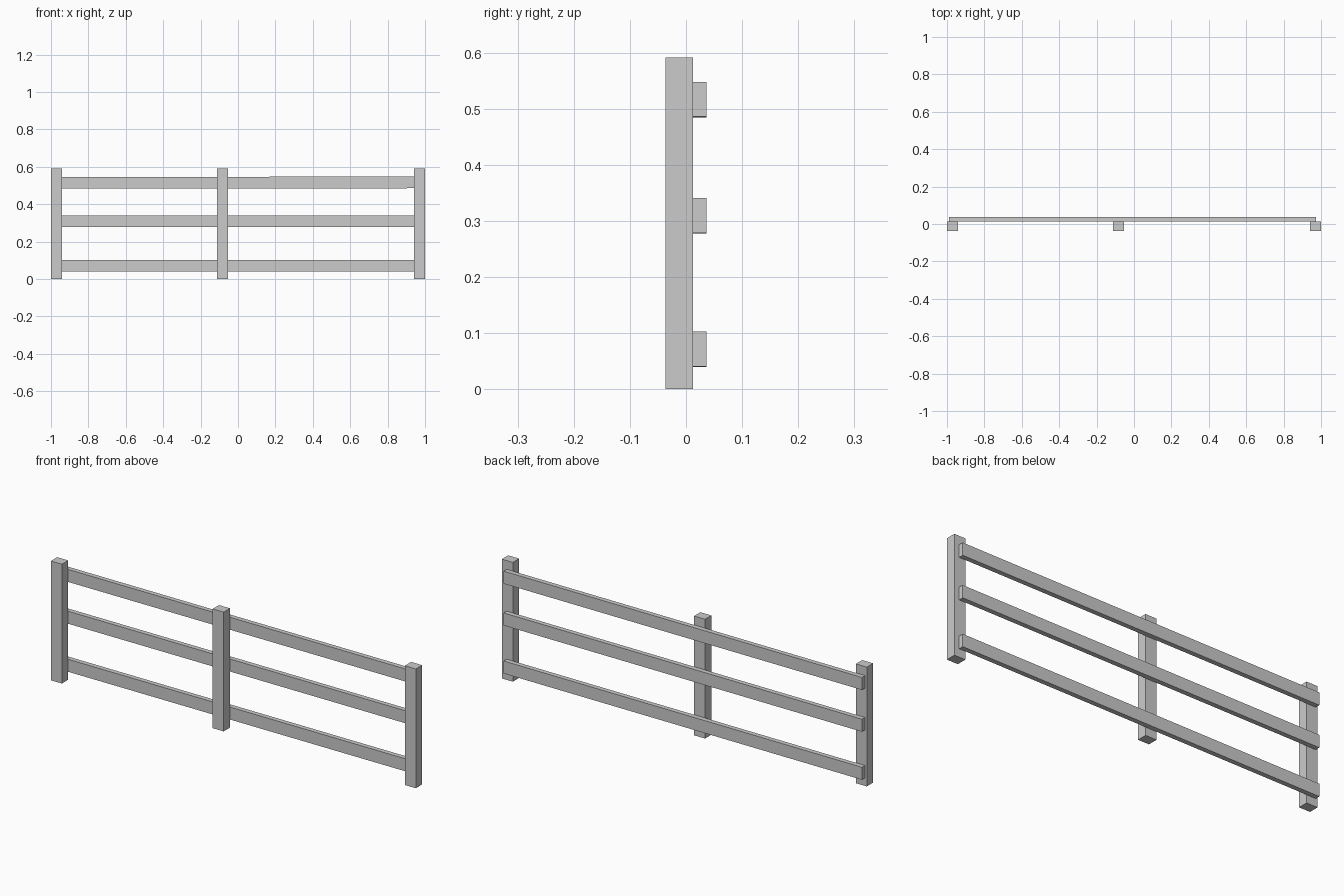
import bpy

if "Cube" in bpy.data.objects:
    bpy.data.objects.remove(bpy.data.objects["Cube"])

def box(name, x0, x1, y0, y1, z0, z1):
    bpy.ops.mesh.primitive_cube_add(size=1, location=((x0 + x1) / 2, (y0 + y1) / 2, (z0 + z1) / 2))
    ob = bpy.context.object
    ob.name = name
    ob.dimensions = (x1 - x0, y1 - y0, z1 - z0)
    bpy.ops.object.transform_apply(location=False, rotation=False, scale=True)
    return ob

# upright posts
for name, x in (("left_post", -0.97), ("middle_post", -0.083), ("right_post", 0.97)):
    box(name, x - 0.03, x + 0.03, -0.0365, 0.0128, 0, 0.591)

# horizontal rails fixed to the back of the posts
for name, z in (("bottom_rail", 0.071), ("middle_rail", 0.309), ("top_rail", 0.516)):
    rail = box(name, -0.99, 0.974, 0.0128, 0.0365, z - 0.031, z + 0.031)
    rail.rotation_euler.y = -0.0007  # barely perceptible slope
